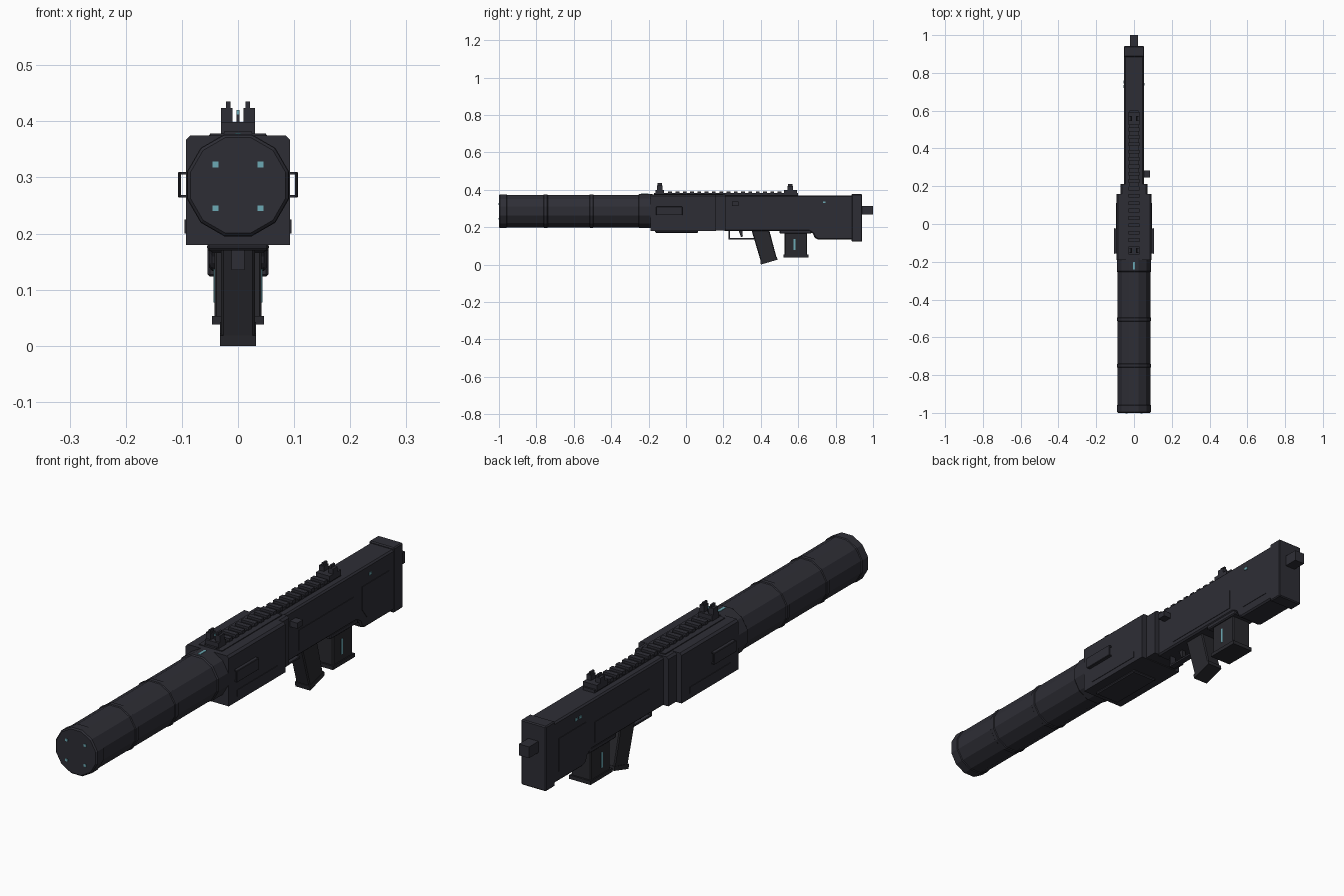
import bpy, bmesh, math
from mathutils import Matrix, Vector

if "Cube" in bpy.data.objects:
    bpy.data.objects.remove(bpy.data.objects["Cube"])


def material(name, rgb):
    m = bpy.data.materials.new(name)
    m.use_nodes = True
    m.diffuse_color = (*rgb, 1)
    m.node_tree.nodes["Principled BSDF"].inputs["Base Color"].default_value = (*rgb, 1)
    return m


GUN = material("dark gunmetal", (0.027, 0.027, 0.036))
GRIP = material("charcoal polymer", (0.022, 0.022, 0.027))
GLOW = material("muted cyan", (0.15, 0.40, 0.46))


def finish(name, bm, mat, bevel=0):
    bmesh.ops.recalc_face_normals(bm, faces=bm.faces)
    mesh = bpy.data.meshes.new(name)
    bm.to_mesh(mesh)
    bm.free()
    mesh.materials.append(mat)
    ob = bpy.data.objects.new(name, mesh)
    bpy.context.collection.objects.link(ob)
    if bevel:
        mod = ob.modifiers.new("chamfer", "BEVEL")
        mod.width, mod.segments = bevel, 1
    return ob


def box(name, x, y, z, mat=GUN, bevel=0):
    """Box from (min, max) ranges."""
    bm = bmesh.new()
    lo, hi = zip(x, y, z)
    lo, hi = Vector(lo), Vector(hi)
    bmesh.ops.create_cube(bm, size=1, matrix=Matrix.Translation((lo + hi) / 2)
                          @ Matrix.Diagonal((*(hi - lo), 1)))
    return finish(name, bm, mat, bevel)


def prism(name, pts, axis, a, b, mat=GUN, bevel=0):
    """Extrude a (y, z) outline along X, or an (x, z) outline along Y."""
    bm = bmesh.new()
    put = (lambda p, t: (t, *p)) if axis == "X" else (lambda p, t: (p[0], t, p[1]))
    ends = [[bm.verts.new(put(p, t)) for p in pts] for t in (a, b)]
    for ring in ends:
        bm.faces.new(ring)
    for i in range(len(pts)):
        j = (i + 1) % len(pts)
        bm.faces.new((ends[0][i], ends[0][j], ends[1][j], ends[1][i]))
    return finish(name, bm, mat, bevel)


def section(w, z0, z1, c):
    """Symmetric cross-section with chamfered top corners."""
    return [(-w, z0), (w, z0), (w, z1 - c), (w - c, z1), (c - w, z1), (-w, z1 - c)]


# Twelve-sided suppressor: one lathe profile with raised rings
AXIS_Z, SIDES = 0.286, 12
profile = [(-1.0, 0.085), (-0.995, 0.09), (-0.96, 0.09), (-0.957, 0.087)]
for y in (-0.75, -0.505):
    profile += [(y - 0.011, 0.087), (y - 0.008, 0.09), (y + 0.008, 0.09), (y + 0.011, 0.087)]
profile += [(-0.255, 0.087), (-0.25, 0.091), (-0.18, 0.091)]
bm = bmesh.new()
rings = []
for y, apothem in profile:
    r = apothem / math.cos(math.pi / SIDES)
    rings.append([bm.verts.new((r * math.cos((i + .5) * math.tau / SIDES), y,
                                AXIS_Z + r * math.sin((i + .5) * math.tau / SIDES)))
                  for i in range(SIDES)])
for a, b in zip(rings, rings[1:]):
    for i in range(SIDES):
        bm.faces.new((a[i], a[i - 1], b[i - 1], b[i]))
bm.faces.new(rings[0])
bm.faces.new(rings[-1])
finish("suppressor", bm, GUN)
for x in (-0.04, 0.04):
    for z in (0.245, 0.323):
        box("muzzle_light", (x - .005, x + .005), (-1.002, -0.996), (z - .005, z + .005), GLOW)
box("suppressor_top_light", (-.005, .005), (-0.24, -0.2), (0.374, 0.379), GLOW)

# Handguard, collar and underside plate
prism("handguard", section(0.093, 0.18, 0.375, 0.008), "Y", -0.19, 0.16)
prism("collar", section(0.072, 0.183, 0.374, 0.008), "Y", 0.16, 0.212)
box("handguard_top_plate", (-.05, .05), (-0.17, 0.2), (0.37, 0.378))
box("handguard_bottom_plate", (-.055, .055), (-0.165, 0.065), (0.17, 0.182), GUN, 0.004)

# Receiver and stock from one side outline
prism("receiver", [(0.2, 0.18), (0.2, 0.37), (0.9, 0.37), (0.9, 0.133), (0.71, 0.133),
                   (0.688, 0.142), (0.68, 0.165), (0.665, 0.175), (0.655, 0.18)],
      "X", -0.052, 0.052, GUN, 0.006)
box("butt_plate", (-.054, .054), (0.885, 0.942), (0.123, 0.377), GUN, 0.004)
box("rear_knob", (-.022, .022), (0.93, 1.0), (0.268, 0.312))
box("magazine_well", (-.05, .05), (0.5, 0.67), (0.165, 0.185), GUN, 0.004)
box("bolt_handle", (0.045, 0.084), (0.246, 0.282), (0.314, 0.336))

# Details repeated on both sides
for s in (-1, 1):
    def span(a, b):
        return tuple(sorted((s * a, s * b)))

    # Open loops on the handguard
    box("loop_outer", span(0.102, 0.107), (-0.16, -0.02), (0.264, 0.31), GUN, 0.002)
    for z in (0.264, 0.305):
        box("loop_arm", span(0.09, 0.104), (-0.155, -0.025), (z, z + 0.005))
    # Raised panels
    box("handguard_panel", span(0.092, 0.095), (-0.14, 0.11), (0.2, 0.225))
    box("receiver_panel", span(0.051, 0.054), (0.3, 0.64), (0.2, 0.28))
    prism("stock_panel", [(0.69, 0.21), (0.72, 0.17), (0.86, 0.17), (0.86, 0.3), (0.69, 0.3)],
          "X", *span(0.051, 0.054))
    # Lights on the stock and magazine
    for y in (0.728, 0.752) if s < 0 else (0.74,):
        box("stock_light", span(0.051, 0.055), (y - .007, y + .007), (0.328, 0.338), GLOW)
    box("magazine_light", span(0.041, 0.044), (0.576, 0.585), (0.077, 0.137), GLOW)

# Grip, trigger and guard
prism("grip", [(0.35, 0.185), (0.445, 0.185), (0.485, 0.034), (0.402, 0.01)],
      "X", -0.03, 0.03, GRIP, 0.004)
prism("grip_base", [(0.397, 0.018), (0.486, 0.042), (0.489, 0.026), (0.4, 0.0)],
      "X", -0.032, 0.032, GRIP)
box("guard_front", (-.012, .012), (0.228, 0.236), (0.135, 0.185))
box("guard_bottom", (-.012, .012), (0.228, 0.37), (0.135, 0.142))
prism("trigger", [(0.28, 0.185), (0.3, 0.185), (0.304, 0.15), (0.294, 0.148)],
      "X", -0.008, 0.008, GRIP)

# Magazine
box("magazine", (-.042, .042), (0.527, 0.648), (0.045, 0.17), GRIP, 0.004)
box("magazine_base", (-.046, .046), (0.52, 0.655), (0.038, 0.053), GRIP)

# Top rail
box("rail_base", (-.025, .025), (-0.17, 0.6), (0.366, 0.382))
for i in range(17):
    y = -0.095 + i * 0.039
    box("rail_rib", (-.029, .029), (y, y + 0.02), (0.376, 0.391))


# Iron sights
def sight(prefix, y, half, top):
    box(prefix + "_base", (-.03, .03), (y - half, y + half), (0.376, 0.399))
    for s in (-1, 1):
        x0, x1 = sorted((s * .01, s * .03))
        box(prefix + "_ear", (x0, x1), (y - .014, y + .014), (0.398, top - 0.011))
        x0, x1 = sorted((s * .013, s * .021))
        box(prefix + "_ear_tip", (x0, x1), (y - .012, y + .012), (0.42, top))


sight("front_sight", -0.14, 0.022, 0.435)
sight("rear_sight", 0.558, 0.035, 0.43)
box("front_sight_post", (-.003, .003), (-0.143, -0.137), (0.398, 0.412))
box("front_sight_tip", (-.003, .003), (-0.143, -0.137), (0.412, 0.42), GLOW)
